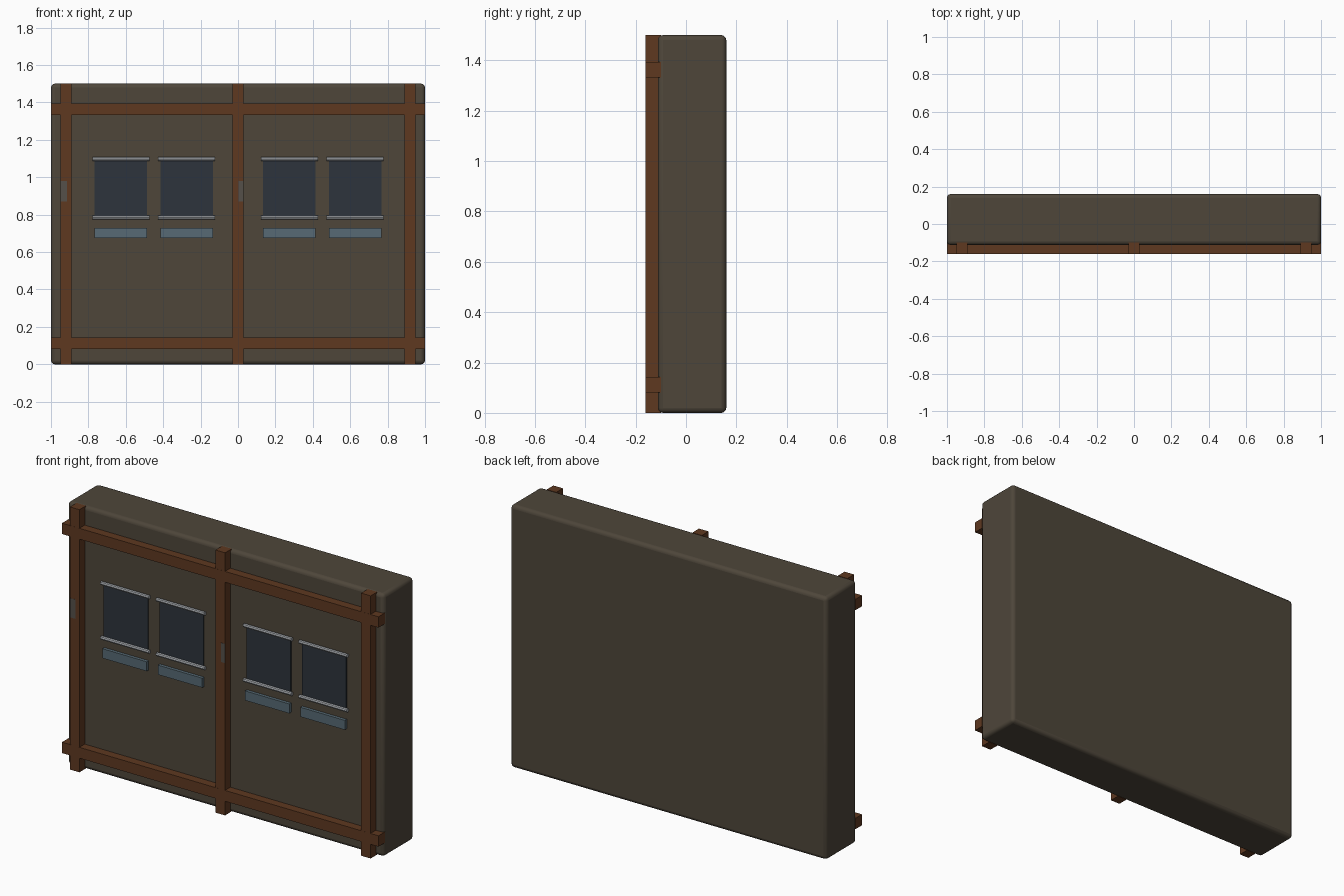
import bpy, math

if "Cube" in bpy.data.objects:
    bpy.data.objects.remove(bpy.data.objects["Cube"])


def material(name, rgb):
    m = bpy.data.materials.new(name)
    m.diffuse_color = (*rgb, 1)
    m.use_nodes = True
    m.node_tree.nodes["Principled BSDF"].inputs["Base Color"].default_value = m.diffuse_color
    return m


def lin(h):
    c = [int(h[i:i + 2], 16) / 255 for i in (0, 2, 4)]
    return [v / 12.92 if v <= 0.04045 else ((v + 0.055) / 1.055) ** 2.4 for v in c]


WALL = material("dark taupe", lin("4e463a"))
WOOD = material("brown wood", lin("5e3820"))
GLASS = material("dark glass", lin("2d343c"))
PLATE = material("blue grey", lin("576a75"))
METAL = material("light metal", lin("a4a8ac"))
IRON = material("iron grey", lin("55504a"))


def box(name, mat, x, y, z, bevel=0):
    """Box from (min, max) ranges, optionally with rounded edges."""
    bpy.ops.mesh.primitive_cube_add(
        size=1, location=[(a + b) / 2 for a, b in (x, y, z)])
    o = bpy.context.object
    o.name = name
    o.scale = [b - a for a, b in (x, y, z)]
    bpy.ops.object.transform_apply(location=False, rotation=False)
    o.data.materials.append(mat)
    if bevel:
        m = o.modifiers.new("bevel", "BEVEL")
        m.width, m.segments = bevel, 3
        bpy.ops.object.shade_smooth_by_angle(angle=math.radians(40))
    return o


def rod(name, mat, x, y, z, length, radius):
    bpy.ops.mesh.primitive_cylinder_add(
        vertices=8, radius=radius, depth=length, location=(x, y, z),
        rotation=(0, math.pi / 2, 0))
    o = bpy.context.object
    o.name = name
    o.data.materials.append(mat)


FRONT = -0.112

# Wall slab
box("wall_slab", WALL, (-1, 1), (FRONT, 0.16), (0, 1.5), 0.02)

# Timber frame
for x in (-0.92, 0, 0.92):
    box("vertical_beam", WOOD, (x - 0.03, x + 0.03), (-0.16, -0.1), (0, 1.5))
for z in (0.112, 1.363):
    box("horizontal_beam", WOOD, (-1, 1), (-0.1605, -0.1), (z - 0.031, z + 0.031))

# Windows with rails and a plate below each
for x in (-0.626, -0.275, 0.275, 0.626):
    box("window_pane", GLASS, (x - 0.14, x + 0.14), (FRONT - 0.006, FRONT + 0.01), (0.785, 1.095))
    for z in (0.785, 1.097):
        rod("window_rail", METAL, x, FRONT - 0.01, z, 0.305, 0.011)
    box("window_plate", PLATE, (x - 0.14, x + 0.14), (FRONT - 0.018, FRONT + 0.01), (0.674, 0.728))

# Handles set into the beams
for x0, x1 in ((-0.948, -0.915), (0.004, 0.029)):
    box("door_handle", IRON, (x0, x1), (-0.161, -0.12), (0.87, 0.98))
